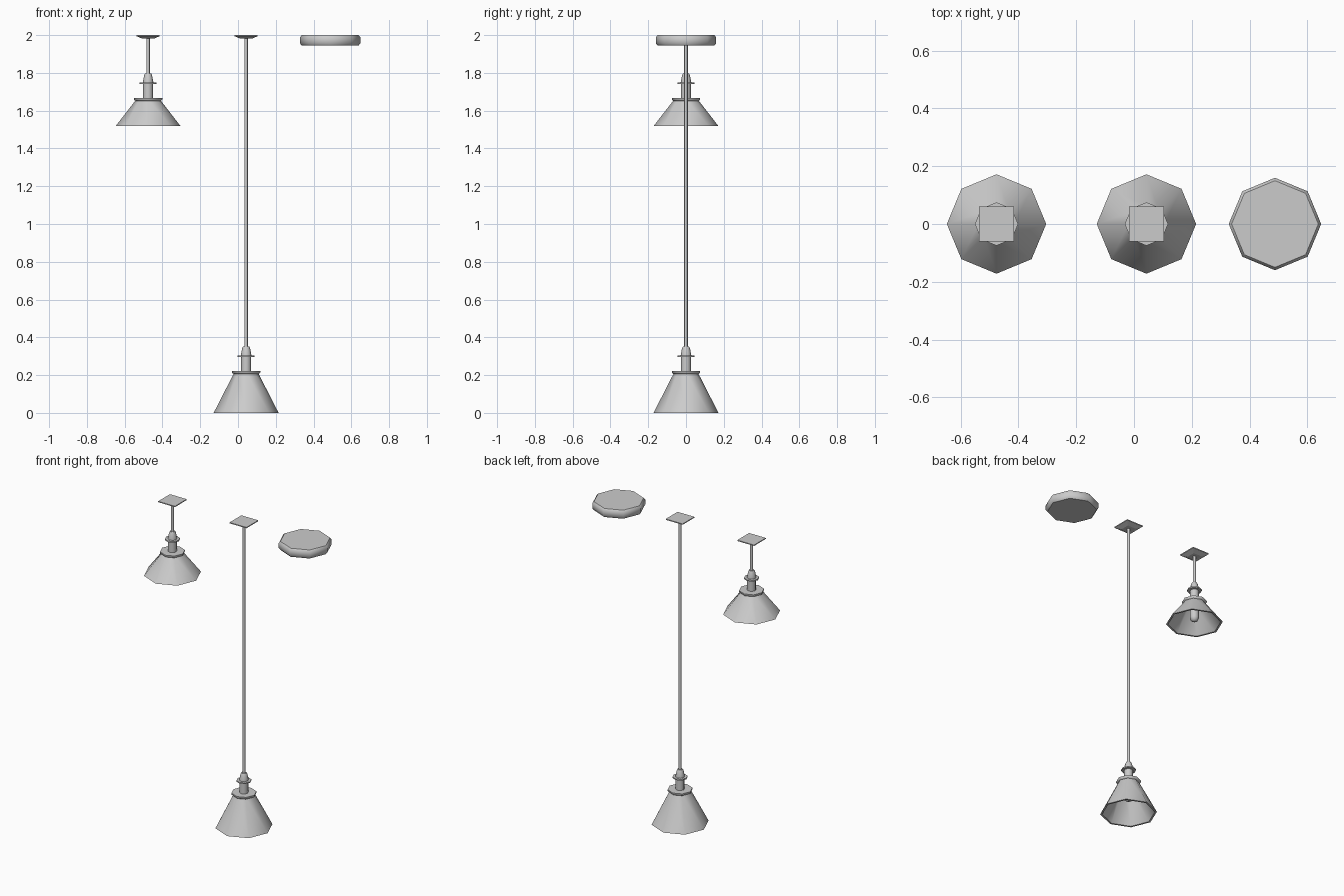
import bpy, bmesh
from math import pi, cos, sin, sqrt, radians

if "Cube" in bpy.data.objects:
    bpy.data.objects.remove(bpy.data.objects["Cube"])


def lathe(name, profile, x, z=0.0, sides=8, turn=0.0, angle=50, closed=False):
    """Spin a (radius, height) profile around a vertical axis at x."""
    bm = bmesh.new()
    rings = []
    for r, h in profile:
        if r == 0:
            rings.append([bm.verts.new((0, 0, h))] * sides)
        else:
            rings.append([bm.verts.new((r * cos(turn + 2 * pi * i / sides),
                                        r * sin(turn + 2 * pi * i / sides), h))
                          for i in range(sides)])
    pairs = list(zip(rings, rings[1:]))
    if closed:
        pairs.append((rings[-1], rings[0]))
    for a, b in pairs:
        for i in range(sides):
            j = (i + 1) % sides
            bm.faces.new(dict.fromkeys((a[i], a[j], b[j], b[i])))
    if not closed:
        # flat caps on open ends
        for ring in (rings[0], rings[-1]):
            if ring[0] is not ring[1]:
                bm.faces.new(ring)
    bmesh.ops.recalc_face_normals(bm, faces=bm.faces)
    mesh = bpy.data.meshes.new(name)
    bm.to_mesh(mesh)
    bm.free()
    ob = bpy.data.objects.new(name, mesh)
    ob.location = (x, 0, z)
    bpy.context.collection.objects.link(ob)
    bpy.ops.object.select_all(action='DESELECT')
    ob.select_set(True)
    bpy.context.view_layer.objects.active = ob
    bpy.ops.object.shade_smooth_by_angle(angle=radians(angle))
    return ob


def pendant(prefix, x, collar, rim):
    """Hanging lamp; collar = height of shade collar, rim = shade bottom."""
    q = sqrt(2)
    # square ceiling plate with a sloped underside
    lathe(prefix + "_ceiling_plate",
          [(0.061 * q, 2.0), (0.061 * q, 1.994), (0.03 * q, 1.981)],
          x, sides=4, turn=pi / 4, angle=15)
    # rod
    lathe(prefix + "_rod", [(0.0095, 1.985), (0.0095, collar + 0.12)], x)
    # lamp holder: tapered cap, flange, neck
    lathe(prefix + "_holder",
          [(0.016, 0.132), (0.021, 0.122), (0.028, 0.086),
           (0.028, 0.084), (0.045, 0.084), (0.045, 0.076),
           (0.027, 0.076), (0.027, -0.005)], x, collar, angle=46)
    # collar on top of the shade
    lathe(prefix + "_collar",
          [(0.075, 0.003), (0.075, -0.007), (0.066, -0.014)], x, collar)
    # hollow conical shade
    lathe(prefix + "_shade",
          [(0.062, collar - 0.005), (0.172, rim), (0.160, rim),
           (0.052, collar - 0.012)], x, closed=True)
    # bulb
    lathe(prefix + "_bulb",
          [(0.02, -0.007), (0.02, -0.04), (0.028, -0.07), (0.028, -0.112),
           (0.021, -0.13), (0, -0.14)], x, collar)


pendant("short_lamp", -0.476, 1.665, 1.518)
pendant("long_lamp", 0.043, 0.220, 0.0)

# flush ceiling light with rounded edges
lathe("flush_ceiling_light",
      [(0.150, 2.0), (0.160, 1.988), (0.160, 1.957), (0.150, 1.944)], 0.488)
